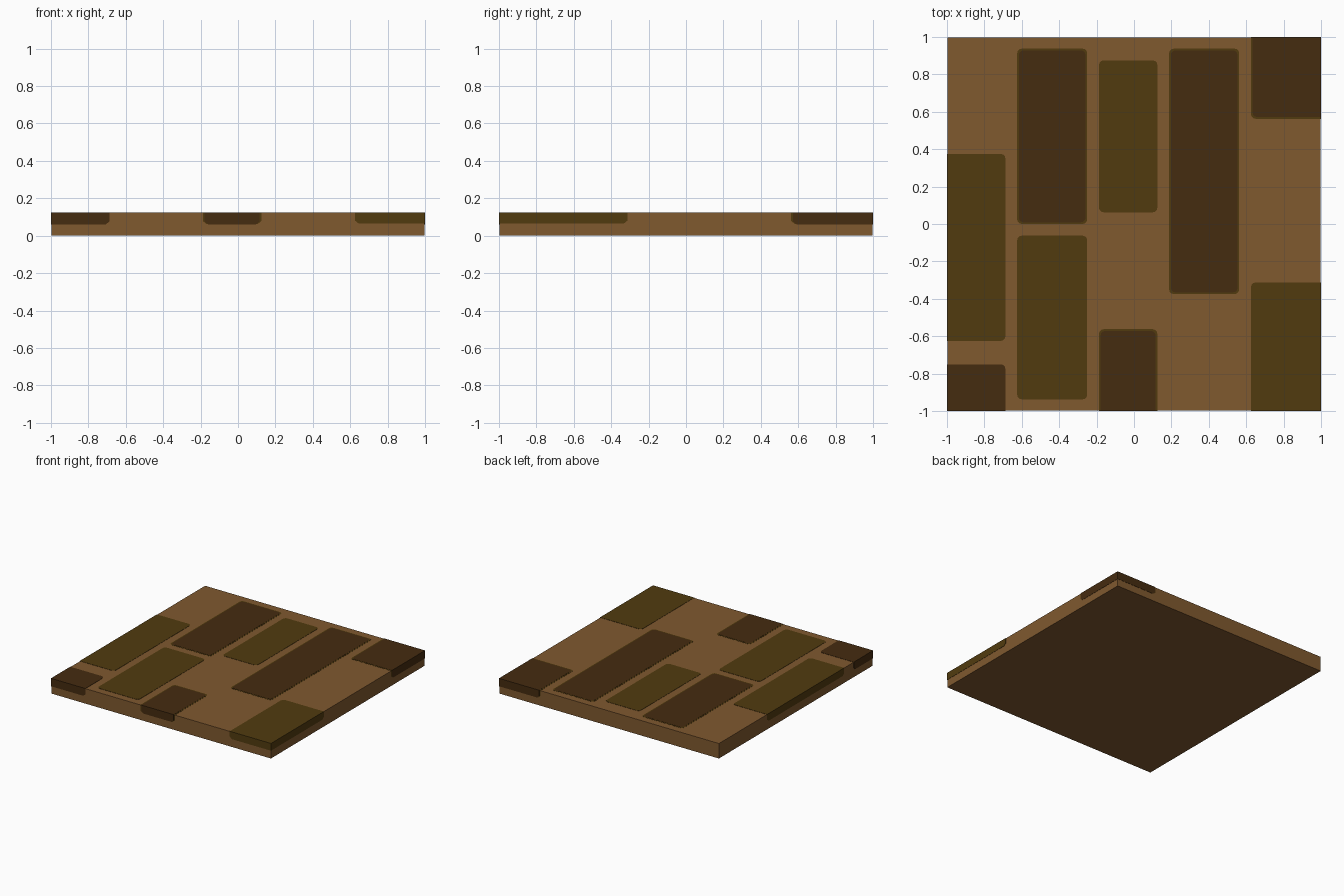
import bpy, bmesh, math

if "Cube" in bpy.data.objects:
    bpy.data.objects.remove(bpy.data.objects["Cube"])

HALF, TOP, LIP = 1.0, 0.125, 0.001


def material(name, color):
    m = bpy.data.materials.new(name)
    m.diffuse_color = (*color, 1)
    m.use_nodes = True
    m.node_tree.nodes["Principled BSDF"].inputs["Base Color"].default_value = m.diffuse_color
    return m


BROWN = material("warm brown", (0.215, 0.100, 0.028))
DARK = material("dark brown", (0.060, 0.025, 0.005))
OLIVE = material("olive brown", (0.083, 0.044, 0.0047))


def make_object(name, bm, mat):
    bmesh.ops.recalc_face_normals(bm, faces=bm.faces)
    mesh = bpy.data.meshes.new(name)
    bm.to_mesh(mesh)
    bm.free()
    mesh.materials.append(mat)
    obj = bpy.data.objects.new(name, mesh)
    bpy.context.collection.objects.link(obj)
    return obj


def outline(bounds, inset, radius, edge):
    """Rounded rectangle; sides on the slab border stay square and flush."""
    x0, x1, y0, y1 = bounds
    left, right, low, high = x0 <= -HALF, x1 >= HALF, y0 <= -HALF, y1 >= HALF
    x0 = -edge if left else x0 + inset
    x1 = edge if right else x1 - inset
    y0 = -edge if low else y0 + inset
    y1 = edge if high else y1 - inset
    corners = [(x1, y1, -1, -1, right or high, 0), (x0, y1, 1, -1, left or high, 90),
               (x0, y0, 1, 1, left or low, 180), (x1, y0, -1, 1, right or low, 270)]
    pts = []
    for x, y, sx, sy, square, start in corners:
        if square:
            pts.append((x, y))
            continue
        for i in range(4):
            a = math.radians(start + i * 30)
            pts.append((x + sx * radius + radius * math.cos(a),
                        y + sy * radius + radius * math.sin(a)))
    return pts


def inlay(name, bounds, mat, inset, edge, top, bottom):
    bm = bmesh.new()
    rings = []
    for z, extra in ((bottom, 0.02), (bottom + 0.016, 0.0), (top, 0.0)):
        rings.append([bm.verts.new((x, y, z))
                      for x, y in outline(bounds, inset + extra, 0.025, edge)])
    for a, b in zip(rings, rings[1:]):
        for i in range(len(a)):
            j = (i + 1) % len(a)
            bm.faces.new((a[i], a[j], b[j], b[i]))
    bm.faces.new(rings[0][::-1])
    bm.faces.new(rings[-1])
    make_object(name, bm, mat)


# Base slab
bm = bmesh.new()
bmesh.ops.create_cube(bm, size=1)
side = 2 * (HALF - 2 * LIP)
height = TOP - 2 * LIP
for v in bm.verts:
    v.co = (v.co.x * side, v.co.y * side, (v.co.z + 0.5) * height)
make_object("base_slab", bm, BROWN)

# Olive planks set flush in the slab: x0, x1, y0, y1
for n, b in enumerate([(-1, -0.6875, -0.625, 0.375),
                       (-0.625, -0.25, -0.9375, -0.0625),
                       (-0.1875, 0.125, 0.0625, 0.875),
                       (0.625, 1, -1, -0.3125)]):
    inlay(f"olive_plank_{n + 1}", b, OLIVE, 0, HALF, TOP, 0.065)

# Dark planks, most with a thin olive rim beneath
for n, (b, rim) in enumerate([((-1, -0.6875, -1, -0.75), False),
                              ((-0.625, -0.25, 0, 0.9375), True),
                              ((-0.1875, 0.125, -1, -0.5625), True),
                              ((0.1875, 0.5625, -0.375, 0.9375), True),
                              ((0.625, 1, 0.5625, 1), True)]):
    if rim:
        inlay(f"plank_rim_{n + 1}", b, OLIVE, 0, HALF - LIP, TOP - LIP, 0.062)
    inlay(f"dark_plank_{n + 1}", b, DARK, 0.009 if rim else 0, HALF, TOP, 0.06)
